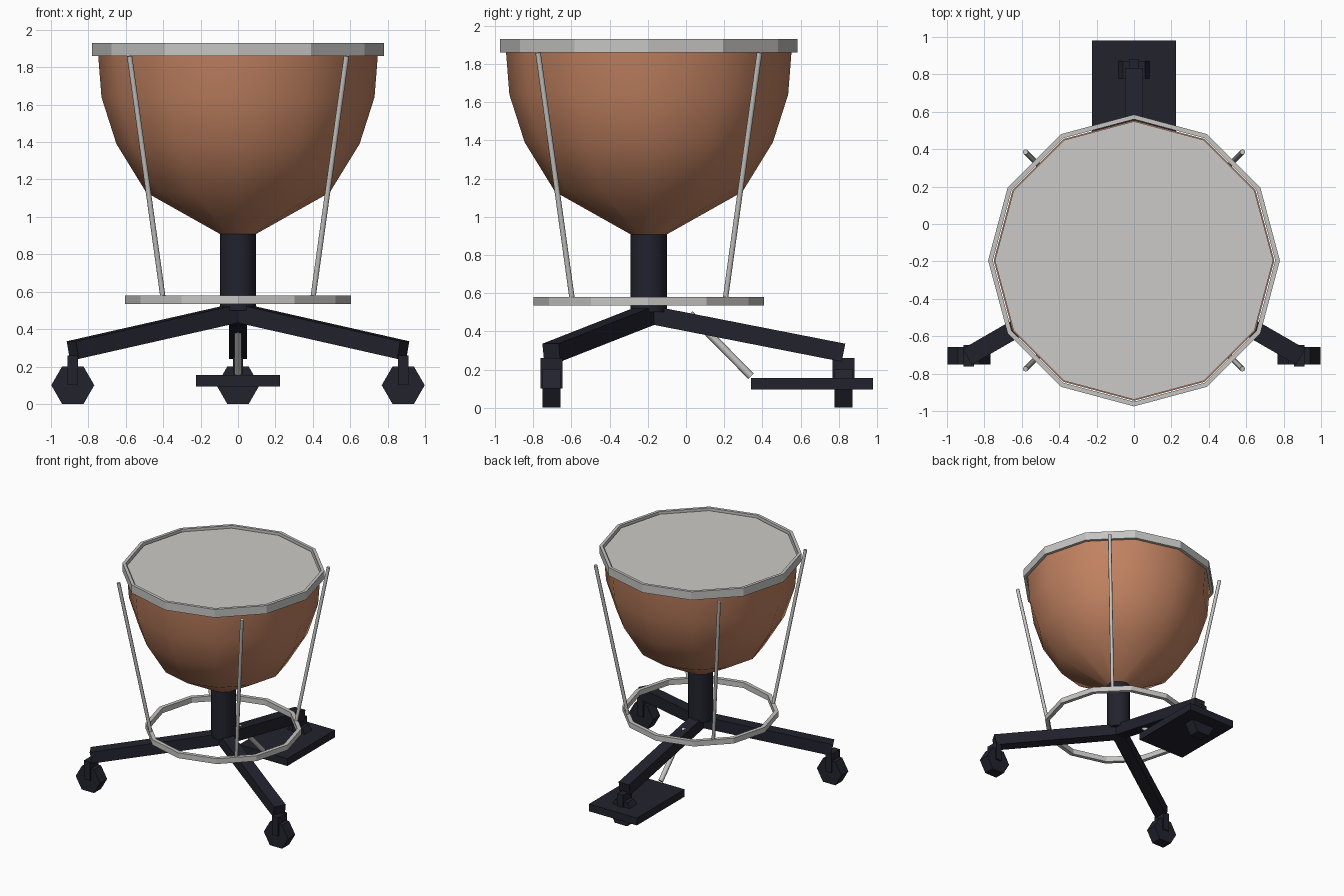
import bpy, bmesh
from math import sin, cos, pi, radians
from mathutils import Vector, Matrix

if "Cube" in bpy.data.objects:
    bpy.data.objects.remove(bpy.data.objects["Cube"])

CY = -0.195  # y of the drum axis


def material(name, rgb):
    m = bpy.data.materials.new(name)
    m.diffuse_color = (*rgb, 1)
    m.use_nodes = True
    m.node_tree.nodes["Principled BSDF"].inputs["Base Color"].default_value = m.diffuse_color
    return m


COPPER = material("copper", (0.54, 0.225, 0.12))
METAL = material("silver_metal", (0.56, 0.555, 0.54))
SKIN = material("drum_skin", (0.60, 0.59, 0.57))
BLACK = material("dark_frame", (0.016, 0.016, 0.027))


def finish(name, bm, mat, matrix=Matrix(), smooth=False):
    bmesh.ops.recalc_face_normals(bm, faces=bm.faces)
    mesh = bpy.data.meshes.new(name)
    bm.to_mesh(mesh)
    bm.free()
    mesh.materials.append(mat)
    mesh.transform(matrix)
    for p in mesh.polygons:
        p.use_smooth = smooth and len(p.vertices) <= 4
    ob = bpy.data.objects.new(name, mesh)
    bpy.context.collection.objects.link(ob)
    return ob


def lathe(name, profile, mat, matrix, sides=12, smooth=False, closed=False):
    """Turn (radius, z) points round z; a closed profile makes a ring, an open one gets caps."""
    bm = bmesh.new()
    rings = [[bm.verts.new((r * cos(2 * pi * i / sides), r * sin(2 * pi * i / sides), z))
              for i in range(sides)] for r, z in profile]
    pairs = list(zip(rings, rings[1:]))
    if closed:
        pairs.append((rings[-1], rings[0]))
    else:
        bm.faces.new(rings[0])
        bm.faces.new(rings[-1])
    for a, b in pairs:
        for i in range(sides):
            j = (i + 1) % sides
            bm.faces.new((a[i], a[j], b[j], b[i]))
    return finish(name, bm, mat, matrix, smooth)


def rod(name, a, b, r, mat, sides=8):
    a, b = Vector(a), Vector(b)
    d = b - a
    m = Matrix.Translation(a) @ d.to_track_quat('Z', 'Y').to_matrix().to_4x4()
    return lathe(name, [(r, 0), (r, d.length)], mat, m, sides, True)


def box(name, size, mat, matrix):
    bm = bmesh.new()
    bmesh.ops.create_cube(bm, size=1)
    return finish(name, bm, mat, matrix @ Matrix.Diagonal((*size, 1)))


def ring(name, r_out, r_in, z0, z1):
    lathe(name, [(r_out, z0), (r_out, z1), (r_in, z1), (r_in, z0)], METAL, AXIS, closed=True)


AXIS = Matrix.Translation((0, CY, 0))

# Kettle, skin, rim and lower ring
lathe("kettle_bowl", [(0.09, 0.905), (0.49, 1.13), (0.65, 1.39), (0.73, 1.64), (0.75, 1.895)],
      COPPER, AXIS, smooth=True)
lathe("drum_head", [(0.744, 1.885), (0.744, 1.912)], SKIN, AXIS)
ring("rim_hoop", 0.78, 0.755, 1.86, 1.93)
ring("lower_ring", 0.603, 0.57, 0.535, 0.58)

# Central column
lathe("column", [(0.095, 0.50), (0.095, 0.93)], BLACK, AXIS, smooth=True)

# Four struts between the ring and the rim
for k, (sx, sy) in enumerate([(1, 1), (-1, 1), (-1, -1), (1, -1)]):
    rod(f"strut_{k + 1}", (0.40 * sx, CY + 0.40 * sy, 0.56), (0.58 * sx, CY + 0.58 * sy, 1.86),
        0.014, METAL)

# Three sloping legs with casters
for k, deg in enumerate((90, 210, 330)):
    out = Vector((cos(radians(deg)), sin(radians(deg)), 0))
    start = Vector((0, CY, 0.488))
    end = Vector((0, CY, 0.288)) + out * 1.02
    x = (end - start).normalized()
    y = Vector((0, 0, 1)).cross(out)
    m = Matrix((x, y, x.cross(y))).transposed().to_4x4()
    m.translation = (start + end) / 2
    box(f"leg_{k + 1}", ((end - start).length, 0.098, 0.096), BLACK, m)

    foot = Vector((0, CY, 0)) + out * 1.02
    box(f"caster_fork_{k + 1}", (0.056, 0.115, 0.16), BLACK,
        Matrix.Translation(foot + Vector((0, 0, 0.18))))
    lathe(f"caster_wheel_{k + 1}", [(0.115, -0.047), (0.115, 0.047)], BLACK,
          Matrix.Translation(foot + Vector((0, 0, 0.1))) @ Matrix.Rotation(pi / 2, 4, 'X'), sides=6)

# Pedal and its link rod
box("pedal", (0.45, 0.64, 0.062), BLACK, Matrix.Translation((0, 0.66, 0.125)))
rod("pedal_rod", (0, 0.02, 0.49), (0, 0.34, 0.165), 0.02, METAL)
